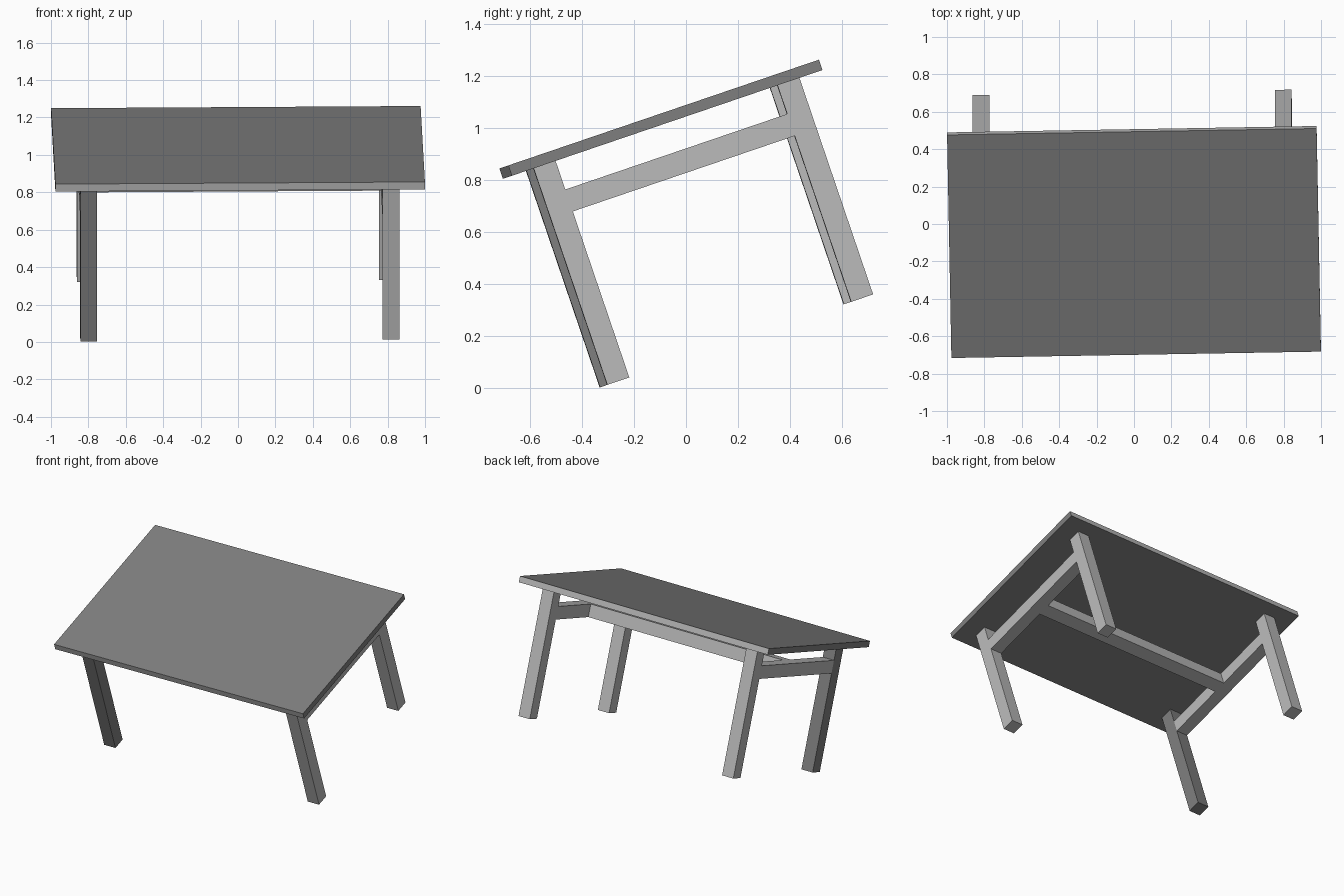
import bpy, bmesh, math
from mathutils import Matrix, Vector

if "Cube" in bpy.data.objects:
    bpy.data.objects.remove(bpy.data.objects["Cube"])

# whole table is tilted up at the back and turned very slightly
POSE = (Matrix.Translation((0, -0.103, 1.0525))
        @ Matrix.Rotation(math.radians(18.8), 4, 'X')
        @ Matrix.Rotation(math.radians(1.05), 4, 'Z'))


def material(name, value):
    m = bpy.data.materials.new(name)
    m.diffuse_color = (value, value, value, 1)
    m.use_nodes = True
    m.node_tree.nodes["Principled BSDF"].inputs["Base Color"].default_value = m.diffuse_color
    return m


LIGHT = material("light_grey", 0.50)
DARK = material("dark_grey", 0.21)


def box(name, lo, hi, mats):
    """Box between two corners, in the table's own untilted frame."""
    lo, hi = Vector(lo), Vector(hi)
    bm = bmesh.new()
    bmesh.ops.create_cube(bm, size=1)
    bmesh.ops.scale(bm, vec=hi - lo, verts=bm.verts)
    bmesh.ops.translate(bm, vec=(lo + hi) / 2, verts=bm.verts)
    if len(mats) > 1:
        # second colour on the front and back edges
        bm.normal_update()
        for f in bm.faces:
            f.material_index = int(abs(f.normal.y) > 0.5)
    bm.transform(POSE)
    me = bpy.data.meshes.new(name)
    bm.to_mesh(me)
    bm.free()
    for m in mats:
        me.materials.append(m)
    ob = bpy.data.objects.new(name, me)
    bpy.context.collection.objects.link(ob)
    return ob


THICK, H = 0.042, 0.0445          # board thickness, half of a beam's width
LX, LY = 0.808, 0.4945            # leg centres
BEAM_LOW, BEAM_HIGH = -0.247, -0.158

# table top
box("table_top", (-0.988, -0.63, -THICK), (0.988, 0.63, 0), [DARK, LIGHT])

# legs and side rails
for sx, side in ((-1, "left"), (1, "right")):
    x = sx * LX
    for sy, end in ((-1, "front"), (1, "back")):
        y = sy * LY
        colour = DARK if (sx, sy) == (-1, -1) else LIGHT
        box(f"{end}_{side}_leg", (x - H, y - H, -0.92), (x + H, y + H, -THICK), [colour])
    box(f"{side}_rail", (x - H, -LY + H, BEAM_LOW), (x + H, LY - H, BEAM_HIGH), [LIGHT])

# centre beam joining the rails
box("centre_beam", (-LX + H, -H, BEAM_LOW), (LX - H, H, BEAM_HIGH), [LIGHT])
